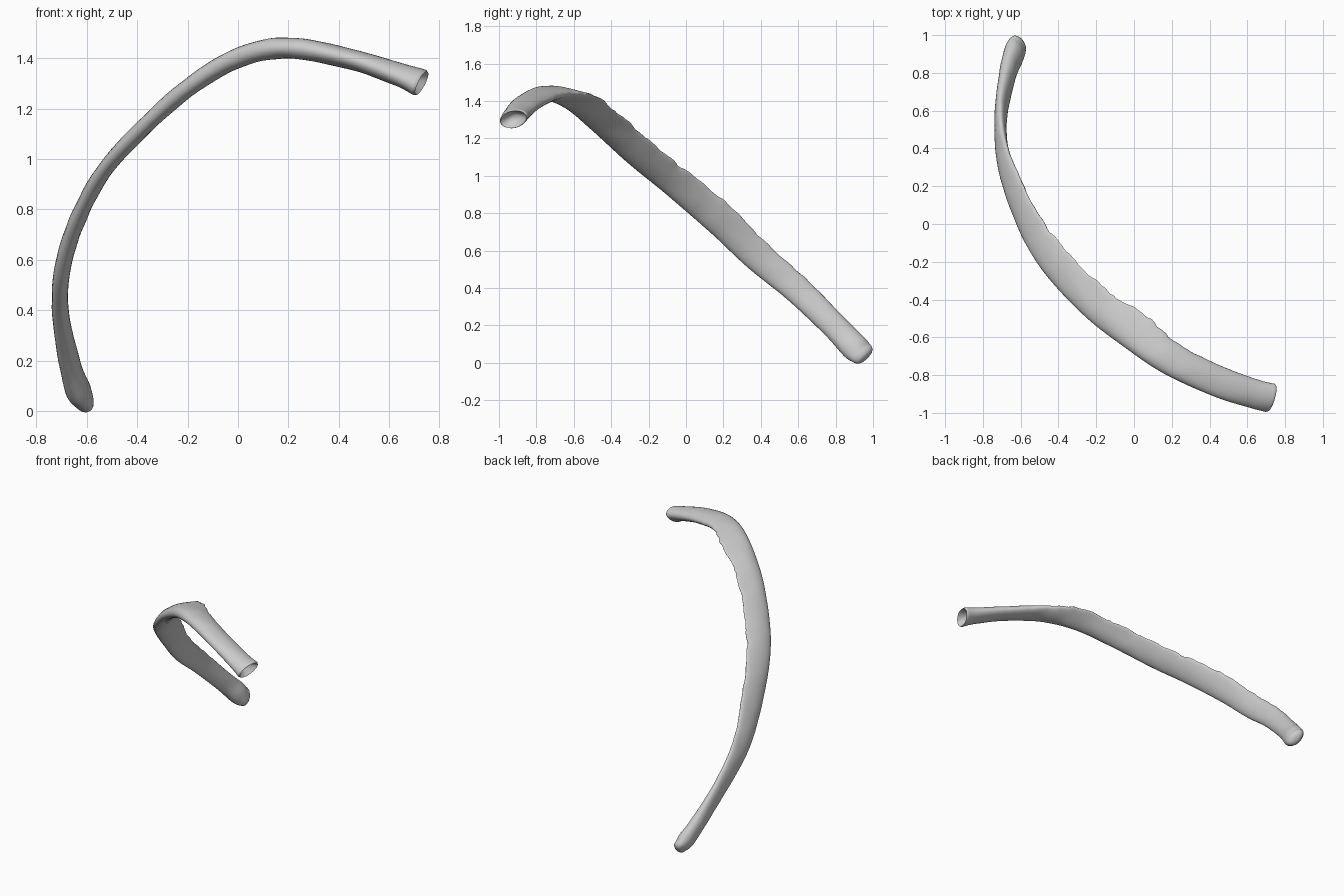
import bpy
import bmesh
from math import sin, cos, tau, radians
from mathutils import Vector, Matrix, noise

default_cube = bpy.data.objects.get("Cube")
if default_cube:
    bpy.data.objects.remove(default_cube)

# Stations along the bone: x, y, z, blade width, thickness, edge sharpness, twist
STATIONS = [
    (.72, -.92, 1.305, .16, .10, 0, -22),
    (.64, -.90, 1.335, .155, .09, 0, -10),
    (.45, -.835, 1.395, .165, .085, .1, 0),
    (.2, -.715, 1.44, .175, .09, .4, 0),
    (0, -.565, 1.40, .205, .09, .7, 0),
    (-.2, -.42, 1.28, .195, .08, .7, 0),
    (-.4, -.22, 1.10, .19, .075, .6, 0),
    (-.54, -.02, .94, .185, .07, .5, 0),
    (-.64, .2, .75, .18, .07, .4, 0),
    (-.695, .385, .57, .165, .07, .4, 0),
    (-.705, .585, .40, .15, .07, .2, 0),
    (-.67, .79, .2, .14, .085, 0, 0),
    (-.635, .90, .085, .15, .10, 0, 0),
    (-.615, .945, .045, .135, .08, 0, 0),
]
SIDES = 28
STEPS = 12


def spline(rows, i, f):
    """Smooth value of every station column between row i and row i + 1."""
    last = len(rows) - 1
    p, q, r, s = (rows[min(max(k, 0), last)] for k in (i - 1, i, i + 1, i + 2))
    return [b + f * ((c - a) + f * ((2 * a - 5 * b + 4 * c - d)
            + f * (3 * (b - c) + d - a))) / 2 for a, b, c, d in zip(p, q, r, s)]


samples = [spline(STATIONS, i, k / STEPS)
           for i in range(len(STATIONS) - 1) for k in range(STEPS)]
samples.append(list(STATIONS[-1]))
centres = [Vector(s[:3]) for s in samples]


def frame(i):
    """Tangent, blade direction and thickness direction at a sample."""
    tangent = (centres[min(i + 1, len(centres) - 1)] - centres[max(i - 1, 0)]).normalized()
    blade = Vector((0, 1, 0))
    blade = (blade - tangent * blade.dot(tangent)).normalized()
    blade = Matrix.Rotation(radians(samples[i][-1]), 3, tangent) @ blade
    return tangent, blade, tangent.cross(blade)


def ring(bm, i, scale=1, push=0):
    """One teardrop section, rounded in front and thin at the ragged rear edge."""
    width, thick, sharp = samples[i][3:6]
    tangent, blade, across = frame(i)
    verts = []
    for k in range(SIDES):
        u, v = cos(tau * k / SIDES), sin(tau * k / SIDES)
        taper = (1 + .3 * sharp) * (1 - sharp * (u + 1) / 2)
        ragged = noise.noise(centres[i] * 14) + .6 * noise.noise(centres[i] * 33)
        reach = u * width / 2 + .022 * sharp * ragged * max(u, 0) ** 3
        ripple = 1 + .08 * noise.noise(centres[i] * 9 + blade * u)
        verts.append(bm.verts.new(centres[i] + tangent * push
                     + (blade * reach + across * v * taper * ripple * thick / 2) * scale))
    return verts


bm = bmesh.new()
end = len(samples) - 1

# Hollow joint face at the upper end, rounded tip at the lower end
rings = [ring(bm, 0, s, p) for s, p in ((.25, .035), (.5, .025), (.75, .004), (.92, -.01))]
rings += [ring(bm, i) for i in range(len(samples))]
rings += [ring(bm, end, s, p) for s, p in ((.9, .014), (.7, .024), (.35, .03))]

for a, b in zip(rings, rings[1:]):
    for k in range(SIDES):
        n = (k + 1) % SIDES
        bm.faces.new((a[k], a[n], b[n], b[k]))
bm.faces.new(rings[0])
bm.faces.new(rings[-1])
bmesh.ops.recalc_face_normals(bm, faces=bm.faces)

mesh = bpy.data.meshes.new("rib_bone")
bm.to_mesh(mesh)
bm.free()
rib = bpy.data.objects.new("rib_bone", mesh)
bpy.context.collection.objects.link(rib)

# Plain light grey bone
grey = bpy.data.materials.new("light_grey")
grey.use_nodes = True
grey.diffuse_color = (.6, .6, .6, 1)
grey.node_tree.nodes["Principled BSDF"].inputs["Base Color"].default_value = (.6, .6, .6, 1)
mesh.materials.append(grey)

bpy.ops.object.select_all(action="DESELECT")
rib.select_set(True)
bpy.context.view_layer.objects.active = rib
bpy.ops.object.shade_smooth_by_angle(angle=radians(50))
